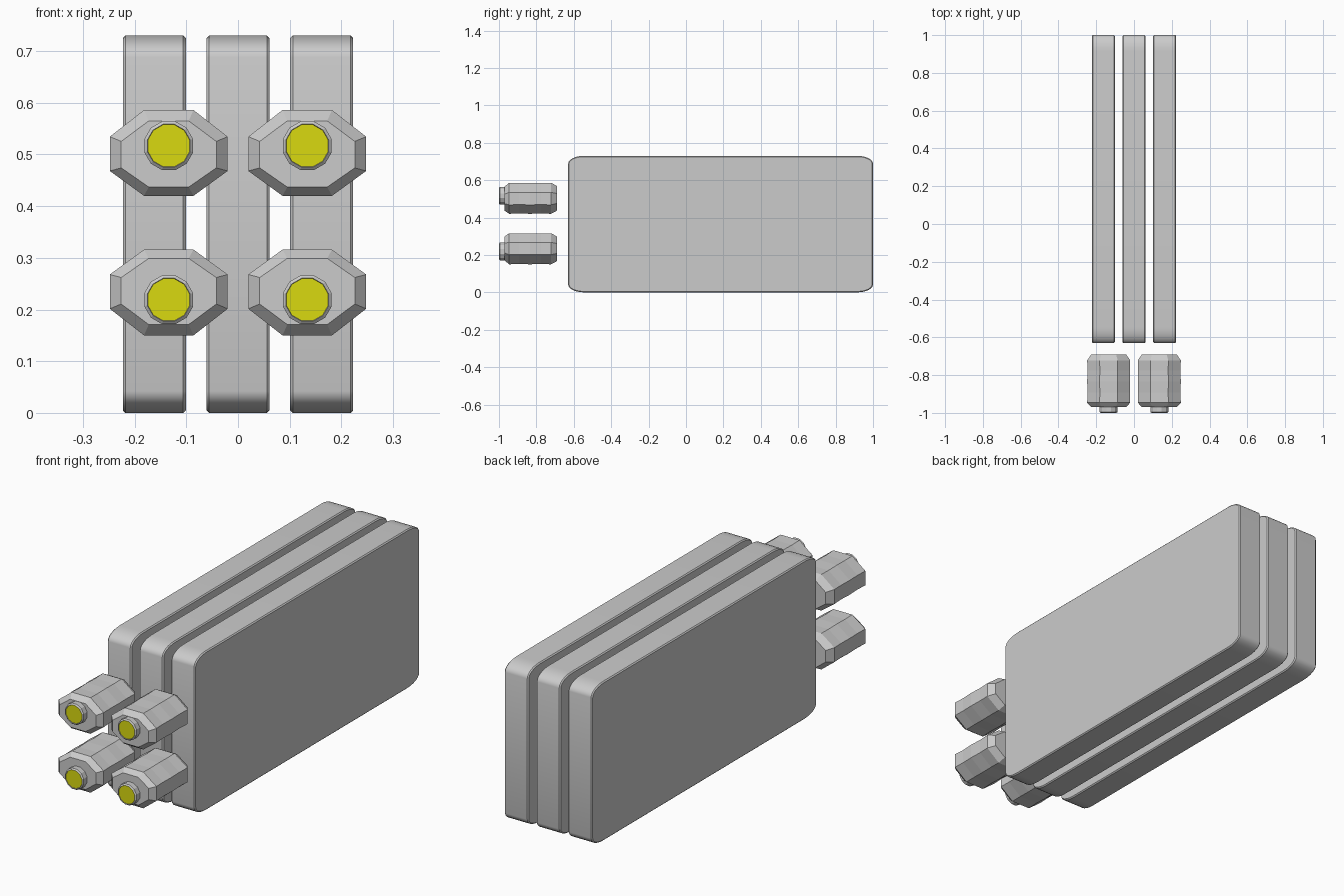
import bpy, bmesh, math

cube = bpy.data.objects.get("Cube")
if cube:
    bpy.data.objects.remove(cube, do_unlink=True)


def material(name, color):
    m = bpy.data.materials.new(name)
    m.use_nodes = True
    m.diffuse_color = color
    m.node_tree.nodes["Principled BSDF"].inputs["Base Color"].default_value = color
    return m


grey = material("light grey", (0.6, 0.6, 0.6, 1))
yellow = material("lamp yellow", (0.7, 0.7, 0.005, 1))


def loft(name, rings, mats, smooth_angle=None):
    """Skin a list of equally long point rings and cap both ends."""
    bm = bmesh.new()
    loops = [[bm.verts.new(p) for p in ring] for ring in rings]
    n = len(loops[0])
    for a, b in zip(loops, loops[1:]):
        for i in range(n):
            bm.faces.new((a[i], a[(i + 1) % n], b[(i + 1) % n], b[i]))
    first = bm.faces.new(loops[0])
    bm.faces.new(loops[-1])
    first.material_index = len(mats) - 1
    bmesh.ops.recalc_face_normals(bm, faces=bm.faces)
    mesh = bpy.data.meshes.new(name)
    bm.to_mesh(mesh)
    bm.free()
    for m in mats:
        mesh.materials.append(m)
    obj = bpy.data.objects.new(name, mesh)
    bpy.context.collection.objects.link(obj)
    if smooth_angle:
        bpy.ops.object.select_all(action="DESELECT")
        obj.select_set(True)
        bpy.context.view_layer.objects.active = obj
        bpy.ops.object.shade_smooth_by_angle(angle=math.radians(smooth_angle))
    return obj


def slab_outline(x, inset, steps=6):
    """Rounded rectangle in the side plane, with corners longer than tall."""
    ry, rz = 0.085, 0.042
    pts = []
    for k, (sy, sz) in enumerate([(1, 1), (-1, 1), (-1, -1), (1, -1)]):
        for i in range(steps + 1):
            a = math.pi / 2 * (k + i / steps)
            pts.append((x,
                        0.185 + sy * (0.815 - ry) + (ry - inset) * math.cos(a),
                        0.365 + sz * (0.365 - rz) + (rz - inset) * math.sin(a)))
    return pts


# Three upright slabs with softened rims
for label, cx in (("right", -0.162), ("middle", 0), ("left", 0.162)):
    half, rim = 0.061, 0.005
    rings = [slab_outline(cx + dx, inset) for dx, inset in
             ((-half, rim), (rim - half, 0), (half - rim, 0), (half, rim))]
    loft(label + "_slab", rings, [grey], 30)


def octagon(cx, cz, y, w, h, flip, shift=0):
    """Stretched octagon, its waist set slightly toward the lamp side."""
    side = [(1, 0.38), (0.42, 1), (-0.42, 1), (-1, 0.38),
            (-1, -0.42), (-0.42, -1), (0.42, -1), (1, -0.42)]
    return [(cx + w * x, y, cz + flip * (h * z + shift)) for x, z in side]


def circle(cx, cz, y, r, n=12):
    return [(cx + r * math.cos(math.tau * (i + 0.5) / n), y,
             cz + r * math.sin(math.tau * (i + 0.5) / n)) for i in range(n)]


# Four ribbed pods with round lamps, the lower row turned upside down
W, H = 0.114, 0.083
ribs = [-0.946, -0.893, -0.834, -0.775, -0.722]
for row, cz, flip in (("upper", 0.503, 1), ("lower", 0.233, -1)):
    for side, cx in (("right", -0.134), ("left", 0.134)):
        name = row + "_" + side
        rings = [octagon(cx, cz, -0.97, 0.092, 0.064, flip, -0.002)]
        for i, y in enumerate(ribs):
            s = 0.98 if i % 2 else 1
            rings.append(octagon(cx, cz, y, W * s, H * s, flip))
        rings.append(octagon(cx, cz, -0.69, 0.092, 0.066, flip))
        loft(name + "_pod", rings, [grey])

        lz = cz + flip * 0.014
        loft(name + "_lamp",
             [circle(cx, lz, y, r) for y, r in
              ((-0.997, 0.042), (-1, 0.043), (-0.995, 0.049), (-0.96, 0.049))],
             [grey, yellow])
